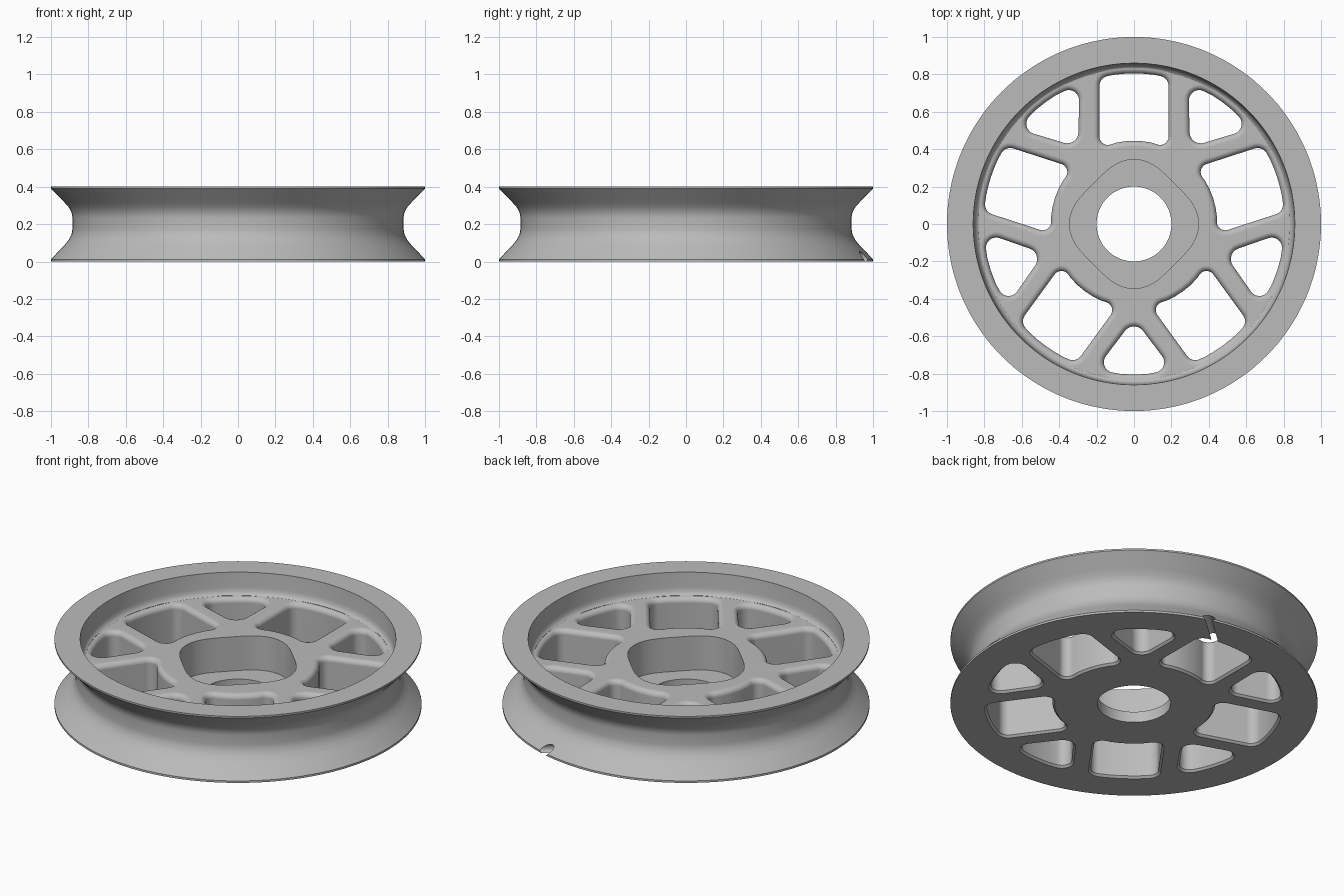
import bpy, bmesh, math
from mathutils import Vector

if "Cube" in bpy.data.objects:
    bpy.data.objects.remove(bpy.data.objects["Cube"], do_unlink=True)

metal = bpy.data.materials.new("grey metal")
metal.use_nodes = True
grey = (0.5, 0.5, 0.5, 1)
metal.diffuse_color = grey
metal.node_tree.nodes["Principled BSDF"].inputs["Base Color"].default_value = grey

WEB = 0.27  # height of the spoke surface


def polar(r, a):
    return Vector((r * math.cos(a), r * math.sin(a)))


def finish(name, bm):
    bmesh.ops.recalc_face_normals(bm, faces=bm.faces)
    mesh = bpy.data.meshes.new(name)
    bm.to_mesh(mesh)
    bm.free()
    mesh.materials.append(metal)
    obj = bpy.data.objects.new(name, mesh)
    bpy.context.collection.objects.link(obj)
    return obj


def bridge(bm, a, b):
    for i in range(len(a)):
        j = (i + 1) % len(a)
        bm.faces.new((a[i], a[j], b[j], b[i]))


def lathe(name, profile, steps=144):
    bm = bmesh.new()
    rings = []
    for s in range(steps):
        a = 2 * math.pi * s / steps
        rings.append([bm.verts.new((*polar(r, a), z)) for r, z in profile])
    for s in range(steps):
        bridge(bm, rings[s], rings[(s + 1) % steps])
    return finish(name, bm)


def round_corners(corners, steps=7):
    """Counter-clockwise outline from (point, fillet radius) pairs."""
    out = []
    n = len(corners)
    for i, (p, r) in enumerate(corners):
        if r == 0:
            out.append(p)
            continue
        u = (corners[i - 1][0] - p).normalized()
        v = (corners[(i + 1) % n][0] - p).normalized()
        half = u.angle(v) / 2
        centre = p + (u + v).normalized() * (r / math.sin(half))
        start = p + u * (r / math.tan(half)) - centre
        sweep = math.pi - 2 * half
        for k in range(steps + 1):
            t = sweep * k / steps
            c, s = math.cos(t), math.sin(t)
            out.append(centre + Vector((start.x * c - start.y * s, start.x * s + start.y * c)))
    return out


def loft(name, outline, layers, turn=0):
    """Solid through copies of the outline, each (height, outward offset)."""
    bm = bmesh.new()
    n = len(outline)
    rings = []
    for z, d in layers:
        ring = []
        for i, p in enumerate(outline):
            e = (outline[(i + 1) % n] - outline[i - 1]).normalized()
            q = p + Vector((e.y, -e.x)) * d
            c, s = math.cos(turn), math.sin(turn)
            ring.append(bm.verts.new((q.x * c - q.y * s, q.x * s + q.y * c, z)))
        rings.append(ring)
    for a, b in zip(rings, rings[1:]):
        bridge(bm, a, b)
    bm.faces.new(rings[0])
    bm.faces.new(rings[-1])
    return finish(name, bm)


# Pulley body: flat underside, rope groove, raised rim and recessed web
profile = [(0.2, 0), (1, 0), (1, 0.012), (0.93, 0.085), (0.905, 0.115), (0.89, 0.145),
           (0.885, 0.175), (0.885, 0.235), (0.89, 0.262), (0.905, 0.29), (0.93, 0.318),
           (1, 0.39), (1, 0.4), (0.86, 0.4), (0.855, 0.31), (0.85, 0.29),
           (0.843, 0.277), (0.832, WEB), (0.2, WEB)]
wheel = lathe("pulley_wheel", profile)
cutters = []

# Hub pocket with a wavy outline
wave = []
for i in range(96):
    a = 2 * math.pi * i / 96
    wave.append(polar(0.325 + 0.02 * math.cos(4 * a), a))
cutters.append(loft("hub_pocket_cutter", wave, [(0.065, 0), (0.5, 0)]))

# Window sections: bevelled below, rounded over at the web surface
R = 0.03
layers = [(-0.05, 0.012), (0, 0.012), (0.012, 0)]
for k in range(7):
    t = math.pi / 2 * k / 6
    layers.append((WEB - R + R * math.sin(t), R * (1 - math.cos(t))))
layers.append((WEB + 0.01, R))

# Large window, pointing along +x, with curved inner and outer ends
half, outer, inner = 0.185, 0.805, 0.445
mids = [-0.1, -0.05, 0, 0.05, 0.1]


def arc(r, y):
    return Vector((math.sqrt(r * r - y * y), y))


big = [(arc(outer, -half), 0.055)] + [(arc(outer, y), 0) for y in mids]
big += [(arc(outer, half), 0.055), (arc(inner, half), 0.045)]
big += [(arc(inner, -y), 0) for y in mids] + [(arc(inner, -half), 0.045)]

# Small triangular window between two large ones
apex = 0.508
base_y = 0.205
small = [(Vector((apex, 0)), 0.06), (arc(outer, -base_y), 0.055)]
small += [(arc(outer, y), 0) for y in (-0.07, 0, 0.07)]
small += [(arc(outer, base_y), 0.055)]

for i in range(5):
    turn = math.radians(90 + 72 * i)
    cutters.append(loft("large_window_cutter", round_corners(big), layers, turn))
    cutters.append(loft("small_window_cutter", round_corners(small), layers,
                        turn + math.radians(36)))

# Slanted rope hole from the lower flange edge into a window
start, end = Vector((0.34, 1.02, 0.025)), Vector((0.06, 0.77, 0.025))
bm = bmesh.new()
bmesh.ops.create_cone(bm, cap_ends=True, segments=24, radius1=0.03, radius2=0.03,
                      depth=(end - start).length)
rope_hole = finish("rope_hole_cutter", bm)
rope_hole.location = (start + end) / 2
rope_hole.rotation_euler = (end - start).to_track_quat("Z", "Y").to_euler()
cutters.append(rope_hole)

# Cut the openings
bpy.context.view_layer.objects.active = wheel
wheel.select_set(True)
for cutter in cutters:
    cutter.hide_render = True
    cut = wheel.modifiers.new("cut", "BOOLEAN")
    cut.operation = "DIFFERENCE"
    cut.solver = "EXACT"
    cut.object = cutter
    bpy.ops.object.modifier_apply(modifier=cut.name)
for cutter in cutters:
    bpy.data.objects.remove(cutter, do_unlink=True)

# Smooth curves, crisp edges
for obj in bpy.context.selected_objects:
    obj.select_set(obj == wheel)
wheel.select_set(True)
bpy.ops.object.shade_smooth_by_angle(angle=math.radians(32))
weighted = wheel.modifiers.new("weighted normals", "WEIGHTED_NORMAL")
weighted.keep_sharp = True
bpy.ops.object.modifier_apply(modifier=weighted.name)
